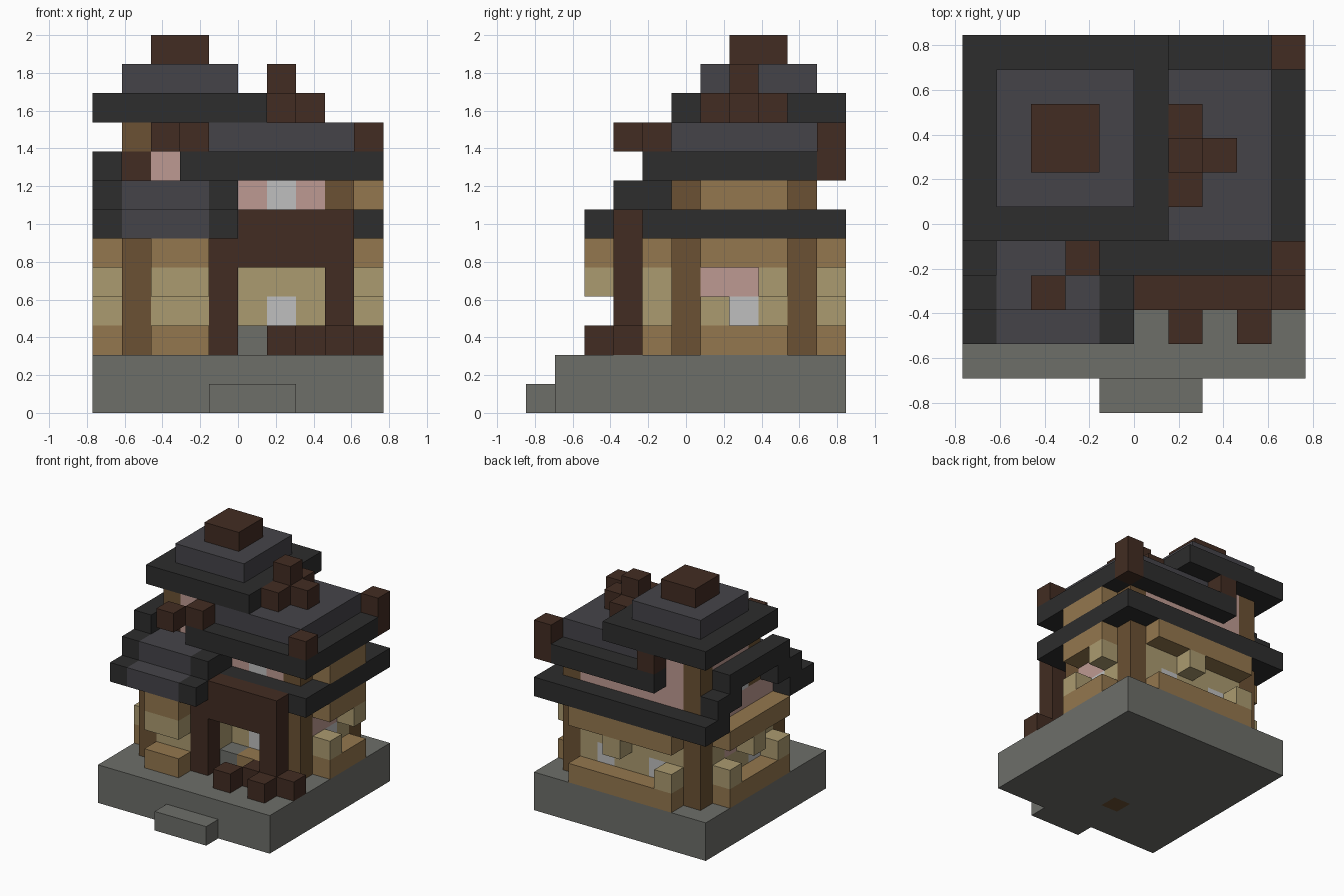
import bpy
import bmesh
from mathutils import Vector

if "Cube" in bpy.data.objects:
    bpy.data.objects.remove(bpy.data.objects["Cube"])

U = 2 / 13                       # edge of one building block
ORIGIN = Vector((-5, -5.5, 0))

PALETTE = {
    "stone": "6D6E69", "charcoal": "2D2D2D", "slate": "454449",
    "dark_wood": "422C22", "brown_wood": "6B5133", "tan_wood": "94774E",
    "paper": "AB9B70", "pink_plaster": "BE9A92", "pale_window": "BFBFBF",
}


def linear(code):
    """Convert a hex colour to linear RGBA."""
    out = []
    for n in range(0, 6, 2):
        c = int(code[n:n + 2], 16) / 255
        out.append(c / 12.92 if c < 0.04045 else ((c + 0.055) / 1.055) ** 2.4)
    return (*out, 1)


materials = {}
for label, code in PALETTE.items():
    m = bpy.data.materials.new(label)
    m.use_nodes = True
    m.diffuse_color = linear(code)
    m.node_tree.nodes["Principled BSDF"].inputs["Base Color"].default_value = linear(code)
    materials[label] = m

cells = {}


def fill(part, colour, xs, ys, zs):
    """Fill a range of blocks; each axis is one index or (first, last)."""
    spans = [(a, a) if isinstance(a, int) else a for a in (xs, ys, zs)]
    (a, b), (c, d), (e, f) = spans
    for x in range(a, b + 1):
        for y in range(c, d + 1):
            for z in range(e, f + 1):
                cells[x, y, z] = (part, colour)


# Foundation, doorstep and buried post foot
fill("foundation", "stone", (0, 9), (1, 10), (0, 1))
fill("doorstep", "stone", (4, 6), 0, 0)
fill("post_foot", "brown_wood", 4, 3, 0)

# Ground floor: tan base band, paper panels, tan top band
for colour, zs in (("tan_wood", 2), ("paper", (3, 4)), ("tan_wood", 5)):
    fill("ground_walls", colour, (1, 8), (5, 9), zs)
    fill("ground_walls", colour, (1, 4), (3, 4), zs)
for x, y in ((1, 3), (1, 9), (8, 5), (8, 9)):
    fill("ground_posts", "brown_wood", x, y, (2, 5))

# Windows and plaster patches flush with the walls
for x, y in ((6, 5), (8, 7), (6, 9), (3, 9), (1, 5)):
    fill("windows", "pale_window", x, y, 3)
fill("plaster_panel", "pink_plaster", 8, (6, 7), 4)
fill("plaster_panel", "pink_plaster", 1, 7, 4)

# Projecting sills and lintels on each side
for xs, ys in (((2, 3), 2), (9, (6, 8)), ((2, 7), 10), (0, (4, 8))):
    fill("sills", "tan_wood", xs, ys, 2)
    fill("lintels", "tan_wood", xs, ys, 5)

# Projecting paper screens between sills and lintels
fill("screens", "paper", (2, 3), 2, 4)
for x, y, z in ((9, 6, 3), (9, 8, 4), (5, 10, 4), (2, 10, 3),
                (0, 8, 3), (0, 6, 4), (0, 4, 3)):
    fill("screens", "paper", x, y, z)

# Porch
fill("porch_step", "stone", 5, 4, 2)
fill("porch_sill", "tan_wood", (6, 7), 4, 2)
for x in (4, 8):
    fill("porch_posts", "dark_wood", x, 3, (2, 5))
fill("porch_beam", "dark_wood", (4, 8), 3, (5, 6))
for x, y in ((6, 2), (8, 2), (7, 3), (9, 3)):
    fill("porch_fence", "dark_wood", x, y, 2)

# Lower eaves
fill("lower_eaves", "charcoal", (0, 9), 10, 6)
fill("lower_eaves", "charcoal", (2, 9), (4, 9), 6)
fill("gable_wall", "pink_plaster", 1, (4, 9), 6)

# Stepped front roof with dark verges
for step in (0, 1):
    fill("front_roof", "slate", (1, 3), (2 + step, 3 + step), 6 + step)
    fill("left_verge", "charcoal", 0, (2 + step, 3 + step), 6 + step)
    fill("left_verge", "charcoal", 0, (9 - step, 10 - step), 6 + step)
    fill("front_verge", "charcoal", 4, (2 + step, 3 + step), 6 + step)
fill("left_verge", "charcoal", 0, (4, 8), 8)

# Upper floor
fill("upper_walls", "pink_plaster", (1, 8), (5, 9), 7)
fill("upper_windows", "pale_window", 6, 5, 7)
fill("upper_windows", "pale_window", 1, 6, 7)
fill("upper_balcony", "tan_wood", 9, (6, 8), 7)
fill("upper_balcony", "tan_wood", 8, (6, 8), 7)
for y in (5, 9):
    fill("upper_posts", "brown_wood", 8, y, 7)

# Main roof
fill("main_eaves", "charcoal", (3, 9), (4, 10), 8)
fill("main_roof", "slate", (4, 8), (5, 9), 9)
fill("roof_corners", "dark_wood", 9, 10, (8, 9))
for x, y in ((9, 4), (3, 4), (3, 10), (2, 3)):
    fill("roof_corners", "dark_wood", x, y, 9)

# Tower
fill("tower_walls", "pink_plaster", (1, 3), (5, 9), (8, 9))
for y in (5, 9):
    fill("tower_posts", "brown_wood", 1, y, (7, 9))
fill("tower_bracket", "dark_wood", 1, 5, 8)
fill("tower_eaves", "charcoal", (0, 5), (5, 10), 10)
fill("tower_roof", "slate", (1, 4), (6, 9), 11)
fill("tower_cap", "dark_wood", (2, 3), (7, 8), 12)

# Ridge ornament
fill("ridge_ornament", "dark_wood", 6, (6, 8), 10)
fill("ridge_ornament", "dark_wood", 7, 7, 10)
fill("ridge_ornament", "dark_wood", 6, 7, 11)


def build(part):
    """Make one object from the exposed block faces of a part."""
    bm = bmesh.new()
    slots = []
    for cell, (owner, colour) in cells.items():
        if owner != part:
            continue
        if colour not in slots:
            slots.append(colour)
        base = Vector(cell)
        for axis in range(3):
            for side in (0, 1):
                step = Vector((0, 0, 0))
                step[axis] = 2 * side - 1
                if tuple(int(v) for v in base + step) in cells:
                    continue
                p, q = Vector((0, 0, 0)), Vector((0, 0, 0))
                p[(axis + 1) % 3] = q[(axis + 2) % 3] = 1
                corner = base + ORIGIN
                corner[axis] += side
                loop = [corner, corner + p, corner + p + q, corner + q]
                if not side:
                    loop.reverse()
                face = bm.faces.new([bm.verts.new(v * U) for v in loop])
                face.material_index = slots.index(colour)
    if bm.faces:
        bmesh.ops.remove_doubles(bm, verts=bm.verts, dist=0.001)
        bmesh.ops.dissolve_limit(bm, angle_limit=0.01, verts=bm.verts,
                                 edges=bm.edges, delimit={"MATERIAL"})
        mesh = bpy.data.meshes.new(part)
        bm.to_mesh(mesh)
        for colour in slots:
            mesh.materials.append(materials[colour])
        bpy.context.collection.objects.link(bpy.data.objects.new(part, mesh))
    bm.free()


for part in dict.fromkeys(owner for owner, _ in cells.values()):
    build(part)
